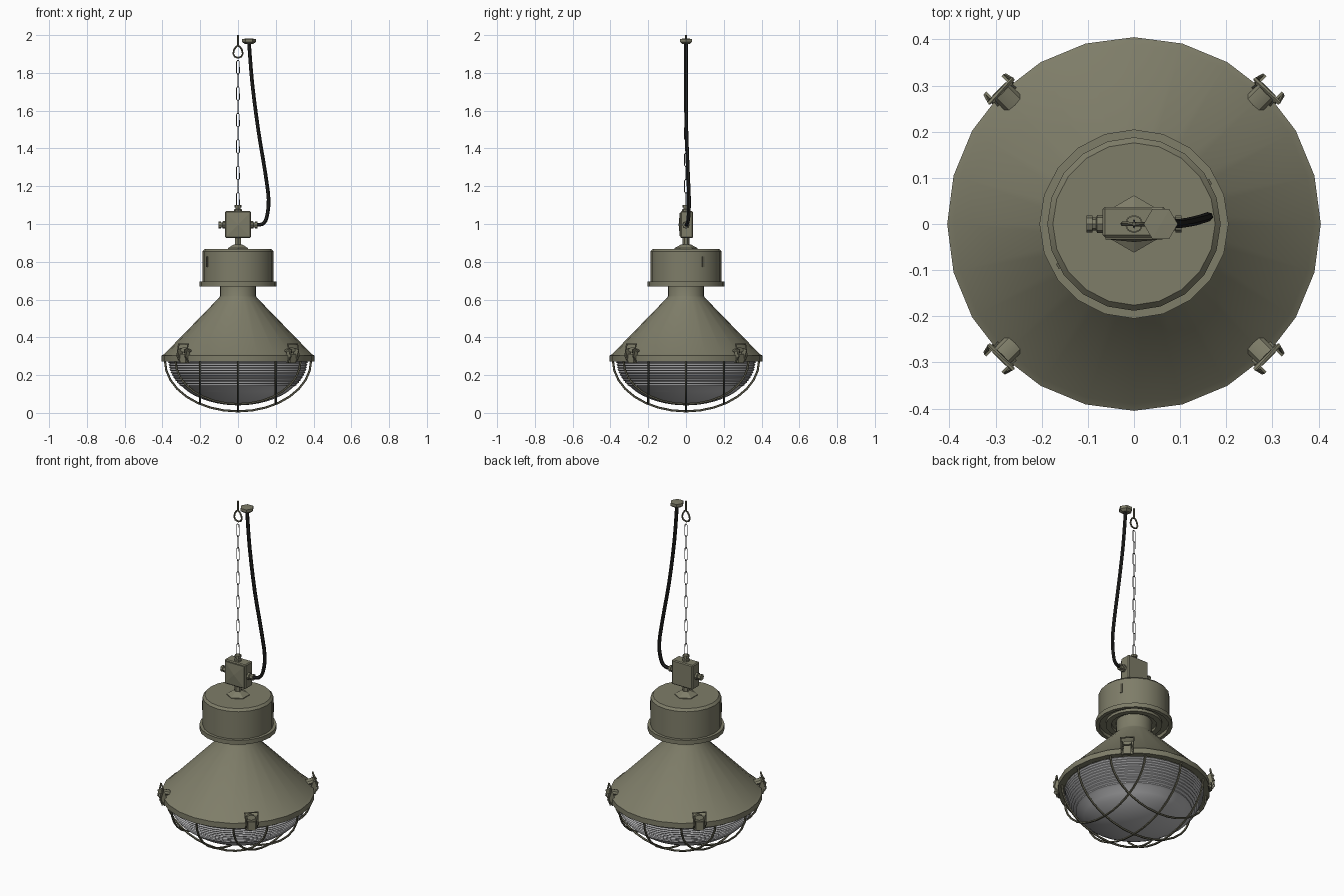
import bpy, bmesh, math
from mathutils import Matrix, Vector

if "Cube" in bpy.data.objects:
    bpy.data.objects.remove(bpy.data.objects["Cube"], do_unlink=True)


def material(name, rgb):
    m = bpy.data.materials.new(name)
    m.use_nodes = True
    m.diffuse_color = (*rgb, 1)
    m.node_tree.nodes["Principled BSDF"].inputs["Base Color"].default_value = (*rgb, 1)
    return m


OLIVE = material("olive paint", (0.21, 0.205, 0.14))
WIRE = material("dark olive wire", (0.13, 0.125, 0.085))
GLASS = material("grey glass", (0.48, 0.48, 0.49))
RUBBER = material("black rubber", (0.015, 0.015, 0.014))
STEEL = material("chain steel", (0.12, 0.12, 0.12))


def finish(name, bm, mat, smooth=None, matrix=None):
    if matrix:
        bm.transform(matrix)
    bmesh.ops.recalc_face_normals(bm, faces=bm.faces)
    mesh = bpy.data.meshes.new(name)
    bm.to_mesh(mesh)
    bm.free()
    mesh.materials.append(mat)
    ob = bpy.data.objects.new(name, mesh)
    bpy.context.collection.objects.link(ob)
    if smooth:
        bpy.ops.object.select_all(action="DESELECT")
        bpy.context.view_layer.objects.active = ob
        ob.select_set(True)
        bpy.ops.object.shade_smooth_by_angle(angle=math.radians(smooth))
    return ob


def lathe(name, profile, sides, mat, smooth=35, matrix=None):
    bm = bmesh.new()
    verts = [bm.verts.new((r, 0, z)) for r, z in profile]
    edges = [bm.edges.new(pair) for pair in zip(verts, verts[1:])]
    bmesh.ops.spin(bm, geom=verts + edges, axis=(0, 0, 1), cent=(0, 0, 0),
                   angle=math.tau, steps=sides)
    bmesh.ops.remove_doubles(bm, verts=bm.verts, dist=0.0005)
    return finish(name, bm, mat, smooth, matrix)


def box(name, size, mat, matrix, bevel=0.0):
    bm = bmesh.new()
    bmesh.ops.create_cube(bm, size=1, matrix=Matrix.Diagonal((*size, 1)))
    if bevel:
        bmesh.ops.bevel(bm, geom=bm.edges[:], offset=bevel, segments=1, affect="EDGES")
    return finish(name, bm, mat, None, matrix)


def tube(name, points, radius, mat, closed=False, sides=6, matrix=None):
    """Sweep a polygon along a path of points."""
    bm = bmesh.new()
    pts = [Vector(p) for p in points]
    n = len(pts)
    rings, normal = [], None
    for i, p in enumerate(pts):
        a = pts[i - 1] if i or closed else p
        b = pts[(i + 1) % n] if i < n - 1 or closed else p
        t = (b - a).normalized()
        normal = normal or t.orthogonal()
        normal = (normal - t * normal.dot(t)).normalized()
        side = t.cross(normal)
        rings.append([bm.verts.new(p + radius * (normal * math.cos(k * math.tau / sides)
                      + side * math.sin(k * math.tau / sides))) for k in range(sides)])
    for i in range(n if closed else n - 1):
        r, s = rings[i], rings[(i + 1) % n]
        for k in range(sides):
            j = (k + 1) % sides
            bm.faces.new((r[k], r[j], s[j], s[k]))
    if not closed:
        bm.faces.new(rings[0])
        bm.faces.new(rings[-1])
    return finish(name, bm, mat, 50, matrix)


move = Matrix.Translation


def turn(degrees, axis):
    return Matrix.Rotation(math.radians(degrees), 4, axis)


# Conical reflector shade with a rolled rim and neck
lathe("shade", [(0.365, 0.3), (0.37, 0.272), (0.405, 0.272), (0.405, 0.303), (0.39, 0.312),
                (0.1, 0.61), (0.095, 0.62), (0.095, 0.69)], 24, OLIVE)

# Gear housing with a flange and a grooved underside
lathe("gear_housing", [(0.09, 0.69), (0.12, 0.69), (0.12, 0.675), (0.15, 0.675), (0.15, 0.69),
                       (0.185, 0.69), (0.185, 0.67), (0.205, 0.67), (0.205, 0.695),
                       (0.188, 0.695), (0.188, 0.855), (0.176, 0.868), (0, 0.868)], 20, OLIVE)
for angle in (29, 209):
    box("housing_slot", (0.006, 0.012, 0.055), WIRE,
        turn(angle, "Z") @ move((0.187, 0, 0.8)))

# Hexagonal cap and stem
lathe("stem_cap", [(0.062, 0.866), (0.062, 0.872), (0.025, 0.892), (0.018, 0.892),
                   (0.018, 0.93)], 6, OLIVE, None, turn(30, "Z"))

# Junction box with lid plate and cable glands
box("junction_box", (0.136, 0.066, 0.142), OLIVE, move((0, 0.004, 0.997)), 0.005)
lathe("box_lid", [(0.088, 0), (0.088, 0.004), (0, 0.01)], 4, OLIVE, None,
      move((0, -0.029, 0.997)) @ turn(90, "X") @ turn(45, "Z"))
GLAND = [(0, 0), (0.02, 0), (0.02, 0.012), (0.014, 0.014), (0.014, 0.022),
         (0.018, 0.022), (0.018, 0.035), (0, 0.035)]
for name, place in (("right_gland", move((-0.068, 0, 0.995)) @ turn(-90, "Y")),
                    ("left_gland", move((0.068, 0, 0.995)) @ turn(90, "Y")),
                    ("top_gland", move((0, 0, 1.066)))):
    lathe(name, GLAND, 8, OLIVE, None, place)

# Hanging cable, smoothed between a few guide points
guide = [Vector(p) for p in ((0.058, 0, 1.965), (0.075, 0, 1.75), (0.107, 0.002, 1.5),
                             (0.143, 0.01, 1.28), (0.162, 0.016, 1.13),
                             (0.152, 0.013, 1.035), (0.13, 0.006, 1.0), (0.09, 0, 0.995))]
path = []
for i in range(len(guide) - 1):
    a, b, c, d = (guide[max(0, min(len(guide) - 1, i + k))] for k in (-1, 0, 1, 2))
    for t in (0, 1 / 3, 2 / 3):
        path.append(0.5 * (2 * b + (c - a) * t + (2 * a - 5 * b + 4 * c - d) * t ** 2
                           + (3 * b - a - 3 * c + d) * t ** 3))
tube("power_cable", path + [guide[-1]], 0.01, RUBBER)

# Ceiling rose
lathe("ceiling_rose", [(0, 1.953), (0.022, 1.953), (0.037, 1.964), (0.037, 1.98), (0, 1.982)],
      6, OLIVE, None, move((0.058, 0, 0)))

# Ceiling hook with a teardrop eye
eye = [(0.024 * math.sin(a) * (1 - 0.3 * math.cos(a)), 0, 1.912 + 0.032 * math.cos(a))
       for a in (k * math.tau / 10 for k in range(10))]
tube("hook_eye", eye, 0.005, WIRE, True, 5)
tube("hook_shaft", [(0, 0, 1.94), (0, 0, 2.0)], 0.005, WIRE, sides=5)

# Chain of thin alternating links
for i in range(11):
    link = [(0.008 * math.cos(a), 0, 0.027 * (1 if math.sin(a) > 0 else -1) + 0.009 * math.sin(a))
            for a in ((k + 0.5) * math.tau / 8 for k in range(8))]
    tube("chain_link", link, 0.0022, STEEL, True, 4,
         move((0, 0, 1.13 + i * 0.07)) @ turn(90 * (i % 2), "Z"))

# Glass bowl: stepped ribs above, smooth dome below
def bowl_z(r, radius, depth):
    return 0.275 - depth * math.sqrt(max(0, 1 - (r / radius) ** 2))


profile = []
for i in range(21):
    z = 0.275 - i * 0.0068
    r = 0.366 * math.sqrt(1 - ((0.275 - z) / 0.235) ** 2)
    profile.append((r + (0.004 if i % 2 else -0.003), z))
rib_end = profile[-1][0]
for i in range(1, 11):
    r = rib_end * (1 - i / 10)
    profile.append((r, bowl_z(r, 0.366, 0.235)))
lathe("glass_bowl", profile, 32, GLASS, 28)

# Wire guard: crossing bars following the bowl
for offset in (-0.2, 0, 0.2):
    half = math.sqrt(0.387 ** 2 - offset ** 2)
    bar = []
    for k in range(17):
        u = -half * math.cos(math.pi * k / 16)
        bar.append((u, offset, bowl_z(math.hypot(u, offset), 0.387, 0.268) + 0.001))
    tube("guard_bar", bar, 0.006, WIRE, sides=5)
    tube("guard_bar", bar, 0.006, WIRE, sides=5, matrix=turn(90, "Z"))

# Toggle clips on the rim diagonals
for angle in (45, 135, 225, 315):
    base = turn(angle, "Z")
    lathe("clip_barrel", [(0, -0.035), (0.024, -0.035), (0.024, 0.035), (0, 0.035)], 8, OLIVE, 35,
          base @ move((0.372, 0, 0.325)) @ turn(75, "Y") @ Matrix.Diagonal((0.6, 1, 1, 1)))
    box("clip_foot", (0.012, 0.04, 0.05), OLIVE, base @ move((0.408, 0, 0.288)))
    for s in (-1, 1):
        box("clip_cheek", (0.03, 0.005, 0.06), OLIVE,
            base @ move((0.405, s * 0.026, 0.31)) @ turn(20, "Y"))
    tube("clip_bail", [(0.4, -0.03, 0.268), (0.425, -0.03, 0.3), (0.408, -0.036, 0.365),
                       (0.408, 0.036, 0.365), (0.425, 0.03, 0.3), (0.4, 0.03, 0.268)],
         0.005, OLIVE, True, 5, base)
